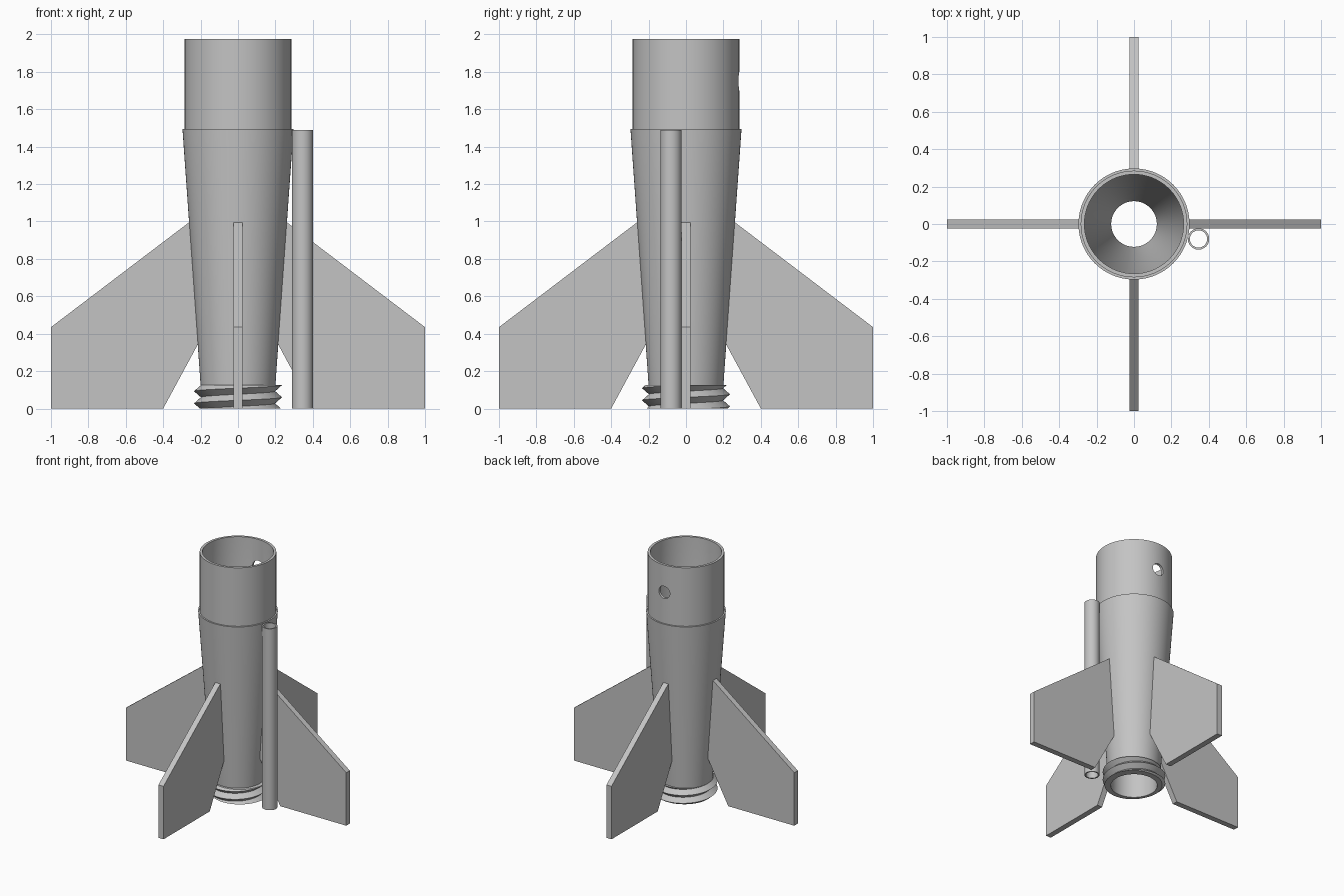
import bpy
import bmesh
from math import pi, cos, sin, radians
from mathutils import Matrix, Vector

if "Cube" in bpy.data.objects:
    bpy.data.objects.remove(bpy.data.objects["Cube"], do_unlink=True)

grey = bpy.data.materials.new("plain_grey")
grey.use_nodes = True
grey.diffuse_color = (0.55, 0.55, 0.55, 1)
grey.node_tree.nodes["Principled BSDF"].inputs["Base Color"].default_value = grey.diffuse_color


def finish(name, bm):
    """Turn a bmesh into a grey object."""
    bmesh.ops.remove_doubles(bm, verts=bm.verts, dist=0.0002)
    bmesh.ops.recalc_face_normals(bm, faces=bm.faces)
    mesh = bpy.data.meshes.new(name)
    bm.to_mesh(mesh)
    bm.free()
    obj = bpy.data.objects.new(name, mesh)
    bpy.context.collection.objects.link(obj)
    mesh.materials.append(grey)
    return obj


def activate(obj):
    bpy.ops.object.select_all(action="DESELECT")
    obj.select_set(True)
    bpy.context.view_layer.objects.active = obj


def smooth(obj):
    activate(obj)
    bpy.ops.object.shade_smooth_by_angle(angle=radians(30))


def lathe(name, profile, sides, center=(0, 0)):
    """Spin a closed (radius, height) profile around a vertical axis."""
    bm = bmesh.new()
    verts = [bm.verts.new((r, 0, z)) for r, z in profile]
    edges = [bm.edges.new((v, verts[i - 1])) for i, v in enumerate(verts)]
    bmesh.ops.spin(bm, geom=verts + edges, cent=(0, 0, 0), axis=(0, 0, 1),
                   angle=2 * pi, steps=sides, use_duplicate=False)
    bmesh.ops.translate(bm, verts=bm.verts, vec=(*center, 0))
    return finish(name, bm)


# Hollow tapered body with the straight upper sleeve and funnel inside
NECK_TOP = 0.125
body = lathe("tapered_body", [
    (0.2, NECK_TOP), (0.297, 1.495), (0.285, 1.495), (0.285, 1.975),
    (0.265, 1.975), (0.265, 1.495), (0.122, 0.28), (0.174, 0.26), (0.174, NECK_TOP)], 96)

# Round pin hole through the back wall of the sleeve
bm = bmesh.new()
bmesh.ops.create_cone(bm, cap_ends=True, segments=32, radius1=0.05, radius2=0.05, depth=0.2,
                      matrix=Matrix.Translation((0, 0.28, 1.75)) @ Matrix.Rotation(pi / 2, 4, "X"))
cutter = finish("hole_cutter", bm)
cutter.hide_render = True
cut = body.modifiers.new("pin_hole", "BOOLEAN")
cut.operation = "DIFFERENCE"
cut.solver = "EXACT"
cut.object = cutter
activate(body)
bpy.ops.object.modifier_apply(modifier=cut.name)
bpy.data.objects.remove(cutter, do_unlink=True)
smooth(body)

# Threaded neck: rows follow the helix and are clipped flat at both ends
PITCH, PEAK = 0.065, 0.06


def thread_radius(z, turn):
    phase = ((z - PEAK) / PITCH - turn) % 1
    return 0.198 + 0.037 * abs(2 * phase - 1)


bm = bmesh.new()
columns = []
STEPS = 96
for s in range(STEPS + 1):
    turn = s / STEPS
    heights = [min(max(PEAK + PITCH * (k / 2 + turn), 0), NECK_TOP) for k in range(-5, 4)]
    ring = [(0.174, 0)] + [(thread_radius(z, turn), z) for z in heights] + [(0.174, NECK_TOP)]
    a = 2 * pi * turn
    columns.append([bm.verts.new((r * cos(a), r * sin(a), z)) for r, z in ring])
for c0, c1 in zip(columns, columns[1:]):
    n = len(c0)
    for i in range(n):
        j = (i + 1) % n
        bm.faces.new((c0[i], c1[i], c1[j], c0[j]))
smooth(finish("threaded_neck", bm))

# Launch guide tube beside the body
smooth(lathe("guide_tube", [(0.057, 0), (0.057, 1.49), (0.046, 1.49), (0.046, 0)],
             48, center=(0.345, -0.08)))

# Four flat fins, slightly sunk into the body
OUTLINE = [(0.262, 0.995), (1, 0.435), (1, 0), (0.4, 0), (0.215, 0.342), (0.2, 0.36), (0.245, 0.97)]
for i, side in enumerate(("left", "back", "right", "front")):
    bm = bmesh.new()
    face = bm.faces.new([bm.verts.new((x, -0.023, z)) for x, z in OUTLINE])
    grown = bmesh.ops.extrude_face_region(bm, geom=[face], use_keep_orig=True)["geom"]
    bmesh.ops.translate(bm, vec=Vector((0, 0.046, 0)),
                        verts=[g for g in grown if isinstance(g, bmesh.types.BMVert)])
    bmesh.ops.rotate(bm, verts=bm.verts, cent=(0, 0, 0), matrix=Matrix.Rotation(i * pi / 2, 3, "Z"))
    finish(side + "_fin", bm)
